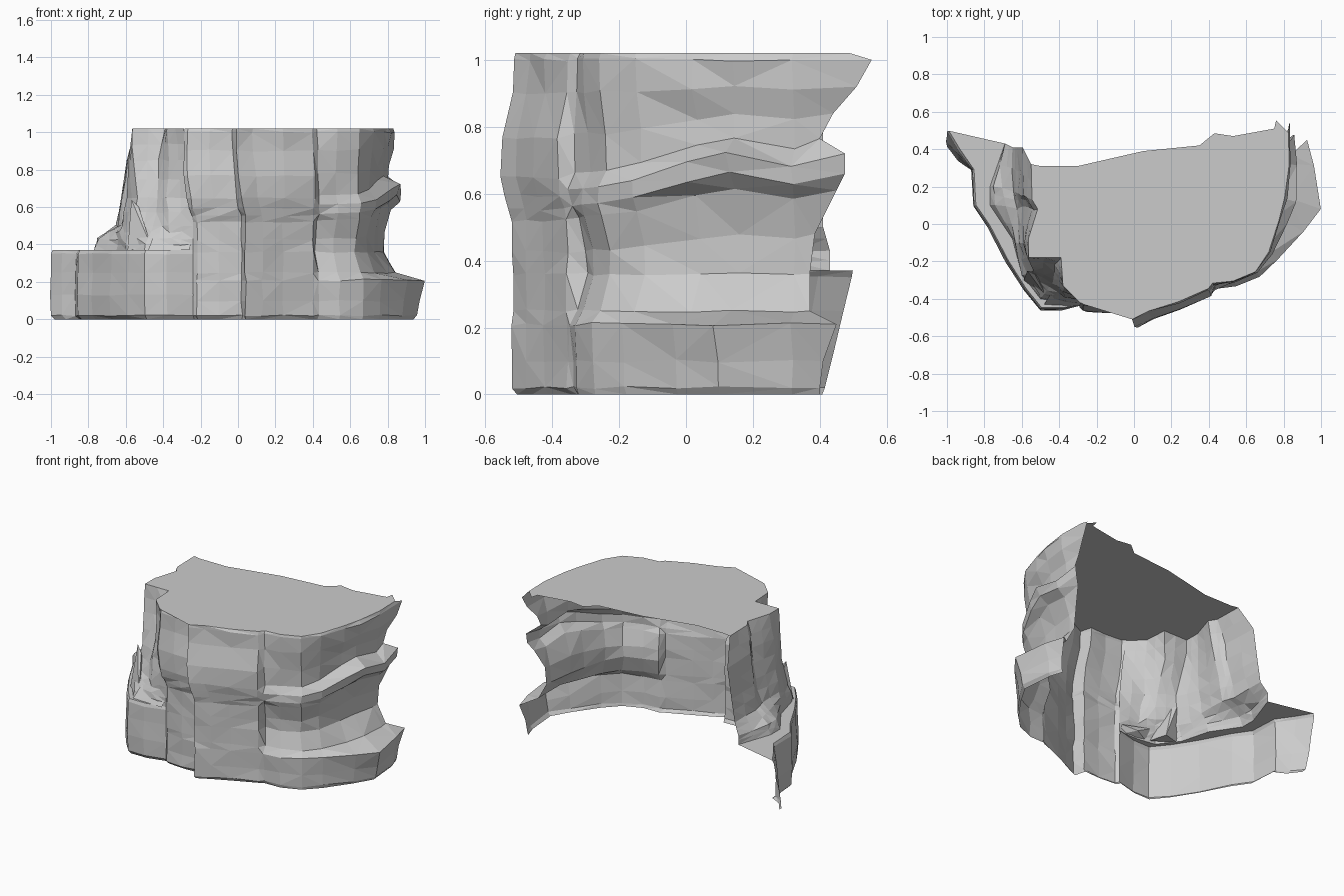
import bpy
import bmesh
import random
from mathutils import Vector

random.seed(4)
old = bpy.data.objects.get("Cube")
if old:
    bpy.data.objects.remove(old, do_unlink=True)

# Plain grey stone
stone = bpy.data.materials.new("grey stone")
stone.use_nodes = True
colour = (.6, .6, .6, 1)
stone.diffuse_color = colour
stone.node_tree.nodes["Principled BSDF"].inputs["Base Color"].default_value = colour


def finish(name, bm):
    mesh = bpy.data.meshes.new(name)
    bm.to_mesh(mesh)
    bm.free()
    mesh.materials.append(stone)
    obj = bpy.data.objects.new(name, mesh)
    bpy.context.collection.objects.link(obj)
    return obj


def resample(points, steps):
    """Add evenly spaced points between each neighbouring pair."""
    result = []
    for a, b in zip(points, points[1:]):
        result += [a.lerp(b, k / steps) for k in range(steps)]
    return result + [points[-1]]


def roughen(rows, amount):
    """Shift the inner points of a grid so that its facets look chipped."""
    for row in rows[1:-1]:
        for point in row[1:-1]:
            point += Vector(random.uniform(-amount, amount) for axis in "xyz")


def loft(name, rows):
    """Skin a sheet between rows of points, listed bottom to top."""
    bm = bmesh.new()
    grid = [[bm.verts.new(p) for p in row] for row in rows]
    for low, high in zip(grid, grid[1:]):
        for i in range(len(low) - 1):
            bm.faces.new((low[i], low[i + 1], high[i + 1], high[i]))
    bmesh.ops.triangulate(bm, faces=bm.faces[:])
    return finish(name, bm)


def flat_cap(name, outline):
    bm = bmesh.new()
    bm.faces.new([bm.verts.new(p) for p in outline])
    bmesh.ops.triangulate(bm, faces=bm.faces[:])
    return finish(name, bm)


def shard(name, points):
    bm = bmesh.new()
    for p in points:
        bm.verts.new(p)
    bmesh.ops.convex_hull(bm, input=bm.verts[:])
    return finish(name, bm)


def at_height(points, z):
    return [Vector((x, y, z)) for x, y in points]


TOP = 1.02
SHELF = .37

# Front and right cliff face: plan line with how far each column takes part in the ledges
columns = [
    (-.24, -.42, 0), (-.22, -.44, 0), (-.1, -.45, 0), (.02, -.445, 0),
    (.04, -.52, 0), (.13, -.475, 0), (.24, -.425, 0), (.4, -.355, 0),
    (.425, -.325, .1), (.53, -.305, .14), (.65, -.255, .16), (.72, -.15, .32),
    (.775, .02, .72), (.805, .14, 1), (.83, .32, .65), (.825, .5, .5),
]
# Height, outward push of the ledges, push of the front slabs,
# downward sag near the front, and where the sheet ends at the back
levels = [
    (0, .14, -.015, 0, .4), (.02, .155, 0, 0, .4), (.1, .17, 0, 0, .41),
    (.21, .205, 0, 0, .45), (.25, .03, 0, 0, .37), (.36, -.055, 0, 0, .37),
    (.48, -.055, 0, .06, .385), (.61, -.01, 0, .1, .45), (.66, .05, .01, .12, .475),
    (.72, .065, .02, .14, .475), (.765, -.03, .03, .13, .4), (.84, -.03, .03, .08, .44),
    (.92, 0, 0, .02, .51), (1, .015, -.005, 0, .555), (TOP, 0, -.01, 0, .49),
]
centre = Vector((.1, .35, 0))
face_rows = []
for z, ledge, slab, sag, back in levels:
    row = []
    for x, y, share in columns:
        base = Vector((x, y, 0))
        out = (base - centre).normalized()
        push = ledge * (share if ledge > 0 else share ** .25) + slab * (x < .5)
        point = base + out * push
        point.z = z - sag * max(0, .9 - share) * (y < .4)
        if x < .2:
            point.x -= .05 * max(0, min(1, (z - .65) * 4))
        row.append(point)
    row[-1].y = back
    face_rows.append(row)
roughen(face_rows, .005)
loft("front_and_right_cliff", face_rows)

# Left cliff face: a low rubble step, then a steep wall with a notch near the front
left_profile = [
    (SHELF, [(-.69, .43), (-.77, .2), (-.77, .1), (-.65, -.08), (-.6, -.27),
             (-.5, -.4), (-.37, -.42), (-.24, -.42)]),
    (.43, [(-.69, .43), (-.75, .2), (-.74, .1), (-.64, -.09), (-.59, -.27),
           (-.48, -.38), (-.36, -.41), (-.24, -.42)]),
    (.5, [(-.65, .41), (-.65, .18), (-.62, .08), (-.62, -.1), (-.56, -.27),
          (-.45, -.34), (-.37, -.39), (-.24, -.42)]),
    (.65, [(-.625, .41), (-.62, .16), (-.58, .1), (-.6, -.1), (-.54, -.25),
           (-.43, -.29), (-.38, -.36), (-.24, -.42)]),
    (.85, [(-.595, .41), (-.59, .15), (-.55, .08), (-.59, -.1), (-.56, -.2),
           (-.42, -.22), (-.37, -.34), (-.26, -.42)]),
    (TOP, [(-.55, .32), (-.545, .13), (-.515, .08), (-.565, -.08), (-.565, -.18),
           (-.39, -.18), (-.38, -.33), (-.29, -.42)]),
]
left_columns = [resample(list(col), 2) for col in zip(*(at_height(plan, z) for z, plan in left_profile))]
left_rows = [resample(list(row), 2) for row in zip(*left_columns)]
roughen(left_rows, .006)
loft("left_cliff", left_rows)

# Flat summit, following both cliff faces and the ragged back edge
back_edge = at_height([
    (.76, .555), (.75, .51), (.53, .47), (.43, .485), (.35, .42),
    (.05, .39), (-.3, .31), (-.5, .31)], TOP)
flat_cap("summit", left_rows[-1] + face_rows[-1][1:] + back_edge)

# Low shelf on the left
rim_plan = [
    (-1, .5), (-.94, .4), (-.865, .29), (-.855, .1), (-.78, -.01), (-.68, -.2),
    (-.585, -.35), (-.5, -.455), (-.38, -.455), (-.24, -.42)]
shelf_rows = []
for z, inset in ((0, .02), (.02, 0), (.13, -.005), (.25, 0), (.35, 0), (SHELF, .01)):
    row = [p + (centre - p).normalized() * inset for p in at_height(rim_plan, 0)]
    for p in row:
        p.z = z
    lean = 1 - z / SHELF
    row[0].y -= .09 * lean
    row[1].y -= .07 * lean
    shelf_rows.append(row)
roughen(shelf_rows, .004)
loft("shelf_wall", shelf_rows)
flat_cap("shelf_top", shelf_rows[-1] + left_rows[0][::-1])

# Broken slabs resting against the foot of the left cliff
shard("tall_slab", [(-.59, -.3, .37), (-.46, -.4, .38), (-.48, -.27, .37),
                    (-.57, -.25, .64), (-.53, -.27, .6)])
shard("low_slab", [(-.48, -.43, .37), (-.26, -.44, .37), (-.25, -.41, .42),
                   (-.45, -.38, .45), (-.35, -.38, .4)])
